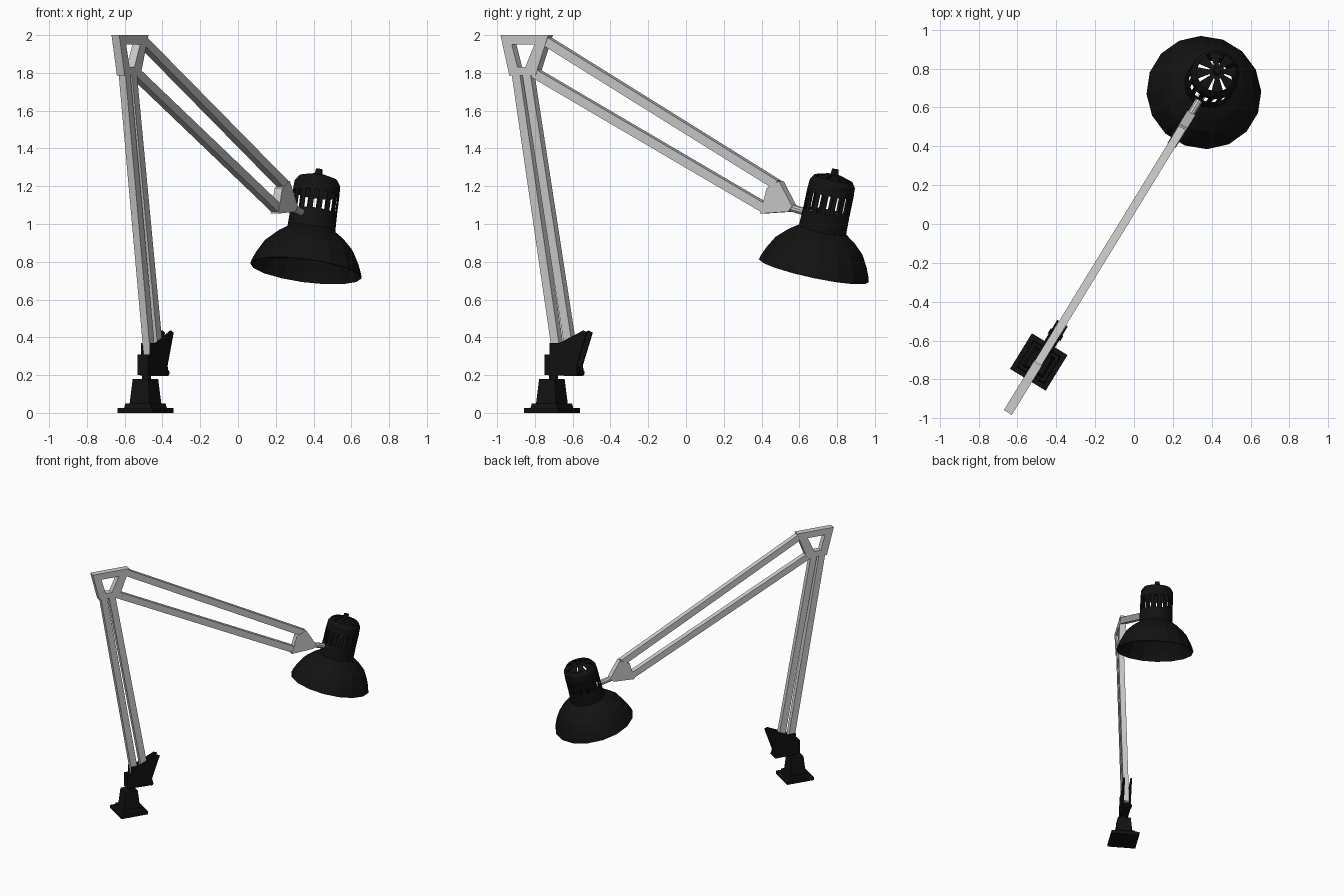
import bpy, bmesh
from math import radians, cos, sin, pi
from mathutils import Matrix, Vector

if "Cube" in bpy.data.objects:
    bpy.data.objects.remove(bpy.data.objects["Cube"])

# Local frame: X runs along the arm, Y across it, origin under the base
ARM = Matrix.Translation((-0.49, -0.71, 0)) @ Matrix.Rotation(radians(58.5), 4, 'Z')
LAMP = ARM @ Matrix.Translation((1.626, 0, 0.753)) @ Matrix.Rotation(radians(14.1), 4, 'Y')

black = bpy.data.materials.new("black_enamel")
black.diffuse_color = (0.006, 0.006, 0.006, 1)
black.use_nodes = True
black.node_tree.nodes["Principled BSDF"].inputs["Base Color"].default_value = black.diffuse_color


def finish(name, bm, matrix=ARM, mat=None, recalc=True):
    if recalc:
        bmesh.ops.recalc_face_normals(bm, faces=bm.faces)
    me = bpy.data.meshes.new(name)
    bm.to_mesh(me)
    bm.free()
    ob = bpy.data.objects.new(name, me)
    bpy.context.collection.objects.link(ob)
    ob.matrix_world = matrix
    if mat:
        me.materials.append(mat)
    return ob


def side(p):
    """Side-view (y, z) reading to position along the arm plane."""
    return ((p[0] + 0.71) / 0.853, p[1])


def plate(name, pts, v0, v1, mat=None, hole=None):
    """Side profile extruded across the arm, optionally with a matching hole loop."""
    bm = bmesh.new()
    n = len(pts)

    def ring(loop, v):
        return [bm.verts.new((u, v, z)) for u, z in map(side, loop)]

    def bridge(a, b):
        for i in range(n):
            j = (i + 1) % n
            bm.faces.new((a[i], a[j], b[j], b[i]))
    a, b = ring(pts, v0), ring(pts, v1)
    bridge(a, b)
    if hole:
        c, d = ring(hole, v0), ring(hole, v1)
        bridge(c, d)
        bridge(a, c)
        bridge(b, d)
    else:
        bm.faces.new(a)
        bm.faces.new(b)
    return finish(name, bm, mat=mat)


def bar(name, p, q, w=0.05, depth=0.042):
    """Square bar between two side-view points."""
    a, b = Vector(side(p)), Vector(side(q))
    d = b - a
    bm = bmesh.new()
    m = (Matrix.Translation(((a.x + b.x) / 2, 0, (a.y + b.y) / 2))
         @ Vector((d.x, 0, d.y)).to_track_quat('X', 'Y').to_matrix().to_4x4()
         @ Matrix.Diagonal((d.length, 1, 1, 1)))
    bmesh.ops.create_cube(bm, size=1)
    across = Vector((-d.y, d.x)).normalized() * w / 2
    for v in bm.verts:
        end = a if v.co.x < 0 else b
        s = 1 if v.co.z > 0 else -1
        v.co = (end.x + s * across.x, v.co.y * depth, end.y + s * across.y)
    return finish(name, bm)


def rod(name, p, q, r0, r1, n, matrix=ARM, mat=None):
    p, q = Vector(p), Vector(q)
    bm = bmesh.new()
    m = Matrix.Translation((p + q) / 2) @ (q - p).to_track_quat('Z', 'Y').to_matrix().to_4x4()
    bmesh.ops.create_cone(bm, cap_ends=True, segments=n, radius1=r0, radius2=r1,
                          depth=(q - p).length, matrix=m)
    return finish(name, bm, matrix, mat)


def block(name, z0, z1, w0, w1):
    """Tapered square block."""
    bm = bmesh.new()
    bmesh.ops.create_cube(bm, size=1)
    for v in bm.verts:
        w, z = (w1, z1) if v.co.z > 0 else (w0, z0)
        v.co = (v.co.x * w, v.co.y * w, z)
    return finish(name, bm, mat=black)


def lathe(name, prof, n, skip=lambda row, col: False):
    """Thin turned shell along the lamp axis; skip leaves vents open."""
    bm = bmesh.new()
    rings = [[bm.verts.new((r * cos(2 * pi * (i + .5) / n), r * sin(2 * pi * (i + .5) / n), s))
              for i in range(n)] for s, r in prof]
    for row, (a, b) in enumerate(zip(rings, rings[1:])):
        for i in range(n):
            if not skip(row, i):
                j = (i + 1) % n
                bm.faces.new((a[i], a[j], b[j], b[i]))
    ob = finish(name, bm, LAMP, black, recalc=False)
    mod = ob.modifiers.new("thickness", 'SOLIDIFY')
    mod.thickness = 0.006
    mod.offset = -1
    return ob


# Base: stacked plates, tapered pedestal, swivel stem
block("base_plate", 0, 0.025, 0.215, 0.215)
block("base_step", 0.025, 0.05, 0.165, 0.155)
block("base_pedestal", 0.05, 0.18, 0.122, 0.098)
rod("swivel_stem", (0.01, 0, 0.17), (0.01, 0, 0.25), 0.024, 0.024, 12, mat=black)

# Bracket: two cheeks clasping the lower arm, a floor and a pivot pin
cheek = [(-0.733, 0.2), (-0.733, 0.31), (-0.706, 0.31), (-0.706, 0.37), (-0.655, 0.37),
         (-0.53, 0.435), (-0.51, 0.425), (-0.563, 0.25), (-0.555, 0.21), (-0.579, 0.195)]
for label, s in (("left", 1), ("right", -1)):
    plate("bracket_cheek_" + label, cheek, s * 0.022, s * 0.032, black)
plate("bracket_floor", [(-0.733, 0.2), (-0.733, 0.31), (-0.706, 0.31), (-0.69, 0.24),
                        (-0.57, 0.24), (-0.579, 0.197)], -0.022, 0.022, black)
rod("bracket_pin", (0.165, -0.038, 0.212), (0.165, 0.038, 0.212), 0.016, 0.016, 10, mat=black)

# Lower arm: two nearly parallel bars
bar("lower_arm_back_bar", (-0.668, 0.26), (-0.893, 1.81))
bar("lower_arm_front_bar", (-0.598, 0.26), (-0.837, 1.81))

# Elbow: open trapezoid frame
plate("elbow_frame", [(-0.97, 2.0), (-0.717, 2.0), (-0.786, 1.785), (-0.923, 1.785)],
      -0.024, 0.024, hole=[(-0.91, 1.95), (-0.79, 1.95), (-0.838, 1.83), (-0.88, 1.83)])

# Upper arm: two parallel bars and the solid end plate
bar("upper_arm_top_bar", (-0.74, 1.97), (0.485, 1.207))
bar("upper_arm_bottom_bar", (-0.80, 1.80), (0.425, 1.082))
plate("arm_end_plate", [(0.505, 1.227), (0.574, 1.095), (0.553, 1.065), (0.405, 1.055),
                        (0.44, 1.19)], -0.024, 0.024)
rod("lamp_link", (1.47, 0, 1.09), (1.61, 0, 1.055), 0.02, 0.02, 10)

# Lamp: faceted shade, vented housing, dome and finial
lathe("lamp_shade", [(0, 0.298), (0.03, 0.289), (0.07, 0.272), (0.135, 0.236),
                     (0.185, 0.184), (0.225, 0.126)], 16)
lathe("lamp_housing", [(0.215, 0.128), (0.32, 0.125), (0.42, 0.125), (0.475, 0.122),
                       (0.503, 0.103), (0.522, 0.04), (0.525, 0.004)], 32,
      lambda row, col: (row == 1 and col % 2 == 0) or (row == 4 and col % 4 == 0))
rod("lamp_finial", (0, 0, 0.515), (0, 0, 0.553), 0.022, 0.018, 12, LAMP, black)
